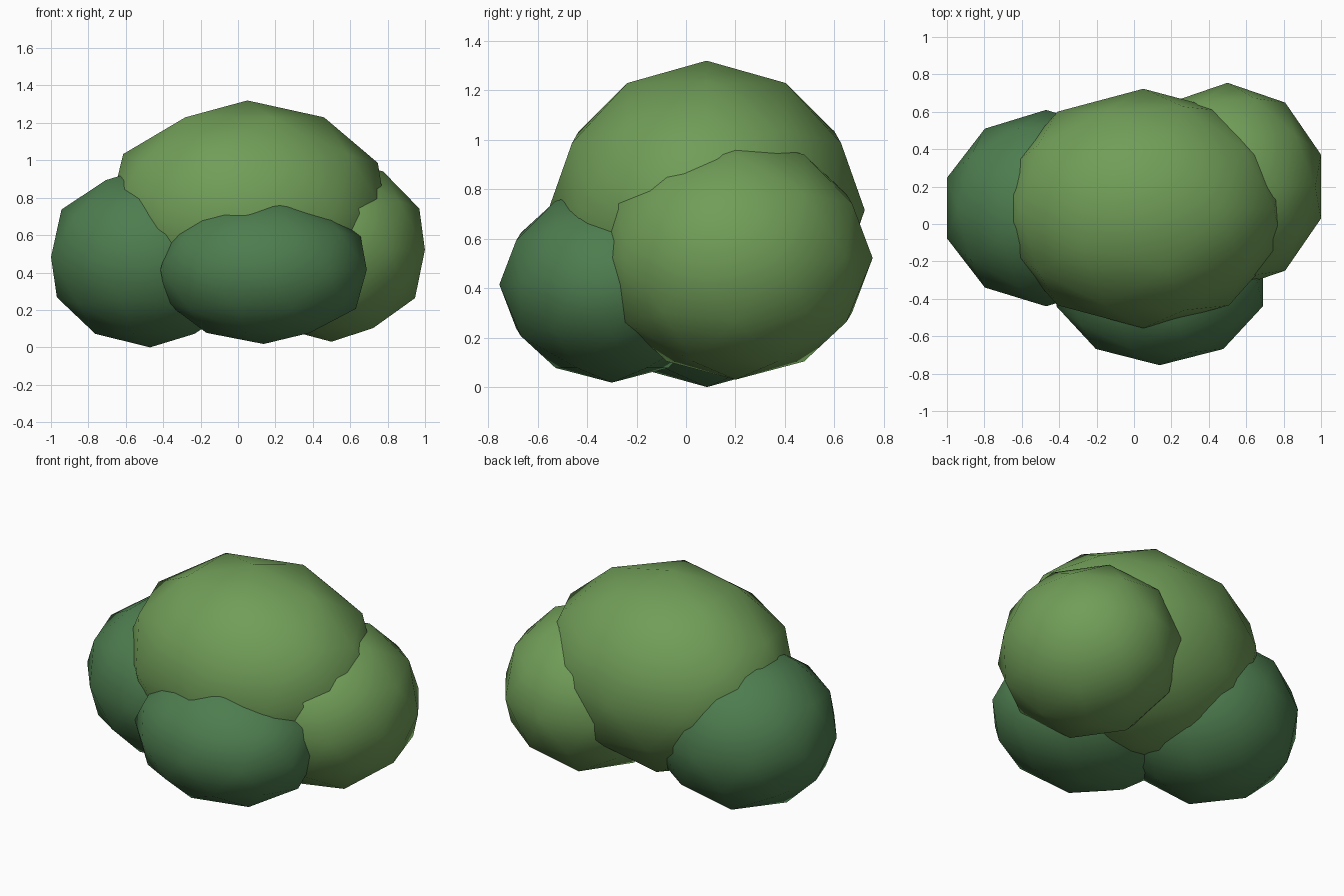
import bpy

if "Cube" in bpy.data.objects:
    bpy.data.objects.remove(bpy.data.objects["Cube"])


def material(name, color):
    mat = bpy.data.materials.new(name)
    mat.diffuse_color = (*color, 1.0)
    mat.use_nodes = True
    mat.node_tree.nodes["Principled BSDF"].inputs["Base Color"].default_value = mat.diffuse_color
    return mat


light = material("light_leaf", (0.165, 0.34, 0.098))
dark = material("dark_leaf", (0.075, 0.205, 0.078))


def clump(name, centre, radii, mat):
    """Low-poly, smooth-shaded ellipsoid of foliage."""
    bpy.ops.mesh.primitive_ico_sphere_add(subdivisions=2, radius=1.0, location=centre)
    obj = bpy.context.object
    obj.name = name
    obj.scale = radii
    bpy.ops.object.transform_apply(location=False, rotation=False, scale=True)
    bpy.ops.object.shade_smooth()
    obj.data.materials.append(mat)
    return obj


# Large crown in the middle
clump("main_foliage", (0.05, 0.083, 0.716), (0.78, 0.64, 0.604), light)
# Smaller clumps around it
clump("left_foliage", (-0.47, 0.085, 0.483), (0.557, 0.525, 0.483), dark)
clump("right_foliage", (0.50, 0.20, 0.522), (0.525, 0.555, 0.492), light)
clump("front_foliage", (0.137, -0.30, 0.415), (0.58, 0.455, 0.397), dark)
